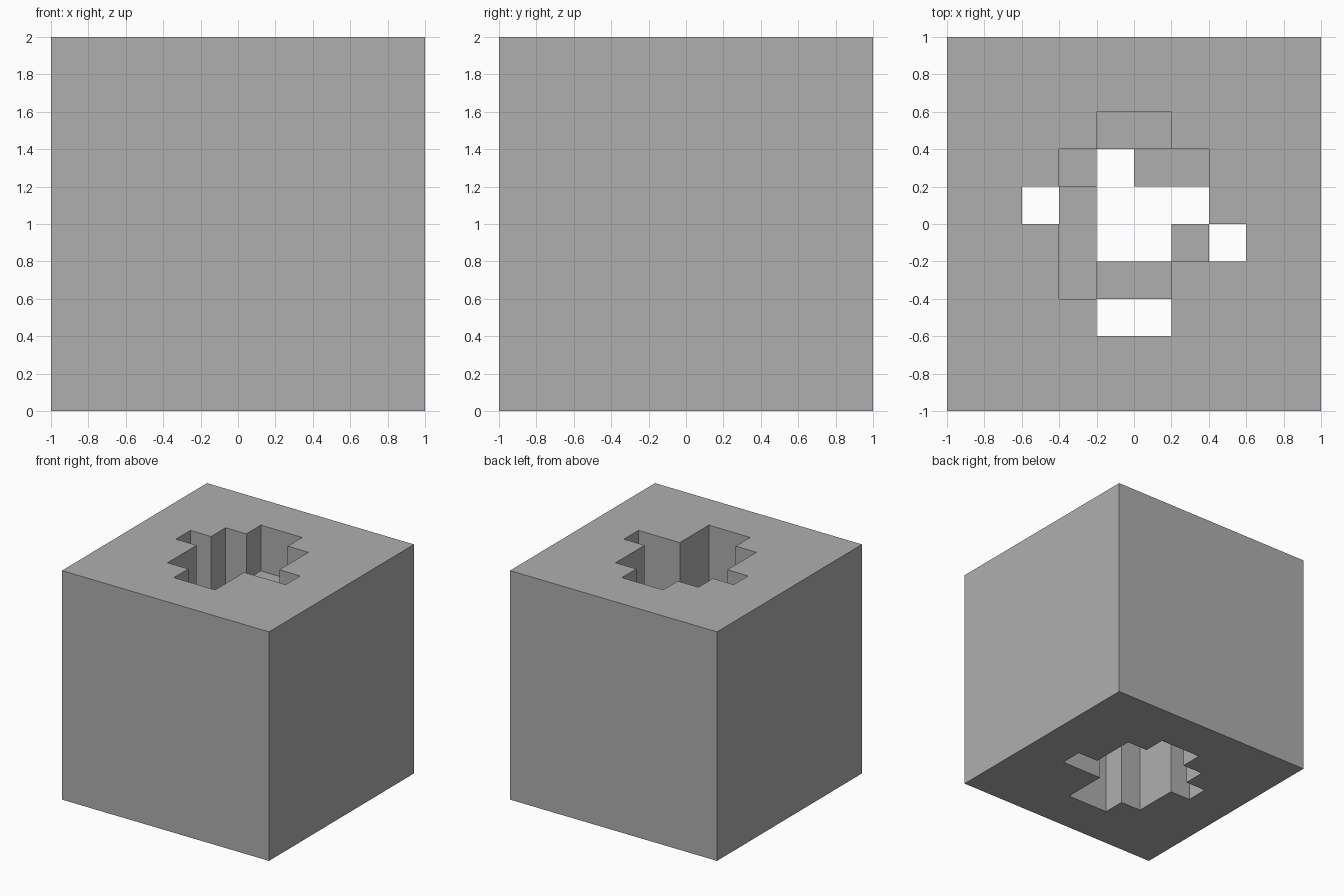
import bpy, bmesh
from mathutils import Matrix, Vector

if "Cube" in bpy.data.objects:
    bpy.data.objects.remove(bpy.data.objects["Cube"])

U = 0.2  # size of one grid cell

# darker grey for the whole model
grey = bpy.data.materials.new("dark_grey")
grey.diffuse_color = (0.43, 0.43, 0.43, 1)
grey.use_nodes = True
grey.node_tree.nodes["Principled BSDF"].inputs["Base Color"].default_value = grey.diffuse_color


def add_object(name, bm):
    bmesh.ops.recalc_face_normals(bm, faces=bm.faces)
    mesh = bpy.data.meshes.new(name)
    bm.to_mesh(mesh)
    bm.free()
    mesh.materials.append(grey)
    obj = bpy.data.objects.new(name, mesh)
    bpy.context.collection.objects.link(obj)
    return obj


def box(name, x0, x1, y0, y1, z0, z1):
    bm = bmesh.new()
    size = Vector((x1 - x0, y1 - y0, z1 - z0))
    mid = Vector((x0 + x1, y0 + y1, z0 + z1)) / 2
    bmesh.ops.create_cube(bm, size=1, matrix=Matrix.Translation(mid) @ Matrix.Diagonal(size).to_4x4())
    return add_object(name, bm)


def prism(name, points, z0, z1):
    bm = bmesh.new()
    face = bm.faces.new([bm.verts.new((x * U, y * U, z0)) for x, y in points])
    geom = bmesh.ops.extrude_face_region(bm, geom=[face])["geom"]
    verts = [v for v in geom if isinstance(v, bmesh.types.BMVert)]
    bmesh.ops.translate(bm, verts=verts, vec=(0, 0, z1 - z0))
    return add_object(name, bm)


# solid block
block = box("block", -1, 1, -1, 1, 0, 2)

# stepped shaft running from top to bottom, outline in grid cells
outline = [(-3, 0), (-2, 0), (-2, -2), (-1, -2), (-1, -3), (1, -3), (1, -1),
           (3, -1), (3, 0), (2, 0), (2, 2), (1, 2), (1, 3), (-1, 3),
           (-1, 2), (-2, 2), (-2, 1), (-3, 1)]
cutter = prism("shaft_cutter", outline, -0.2, 2.2)
cutter.hide_render = True
cutter.hide_set(True)
mod = block.modifiers.new("shaft", "BOOLEAN")
mod.operation = "DIFFERENCE"
mod.solver = "EXACT"
mod.object = cutter

# ledges inside the shaft: x range, y range in cells, then bottom and top height
ledges = {
    "back_ledge": (-1, 1, 2, 3, 1.4, 1.6),
    "back_left_ledge": (-2, -1, 1, 2, 1.0, 1.2),
    "back_right_ledge": (0, 2, 1, 2, 0.8, 1.0),
    "left_ledge": (-2, -1, -2, 1, 0.8, 1.0),
    "front_ledge": (-1, 1, -2, -1, 1.0, 1.2),
    "right_ledge": (1, 2, -1, 0, 1.0, 1.2),
}
for name, (x0, x1, y0, y1, z0, z1) in ledges.items():
    box(name, x0 * U, x1 * U, y0 * U, y1 * U, z0, z1)
